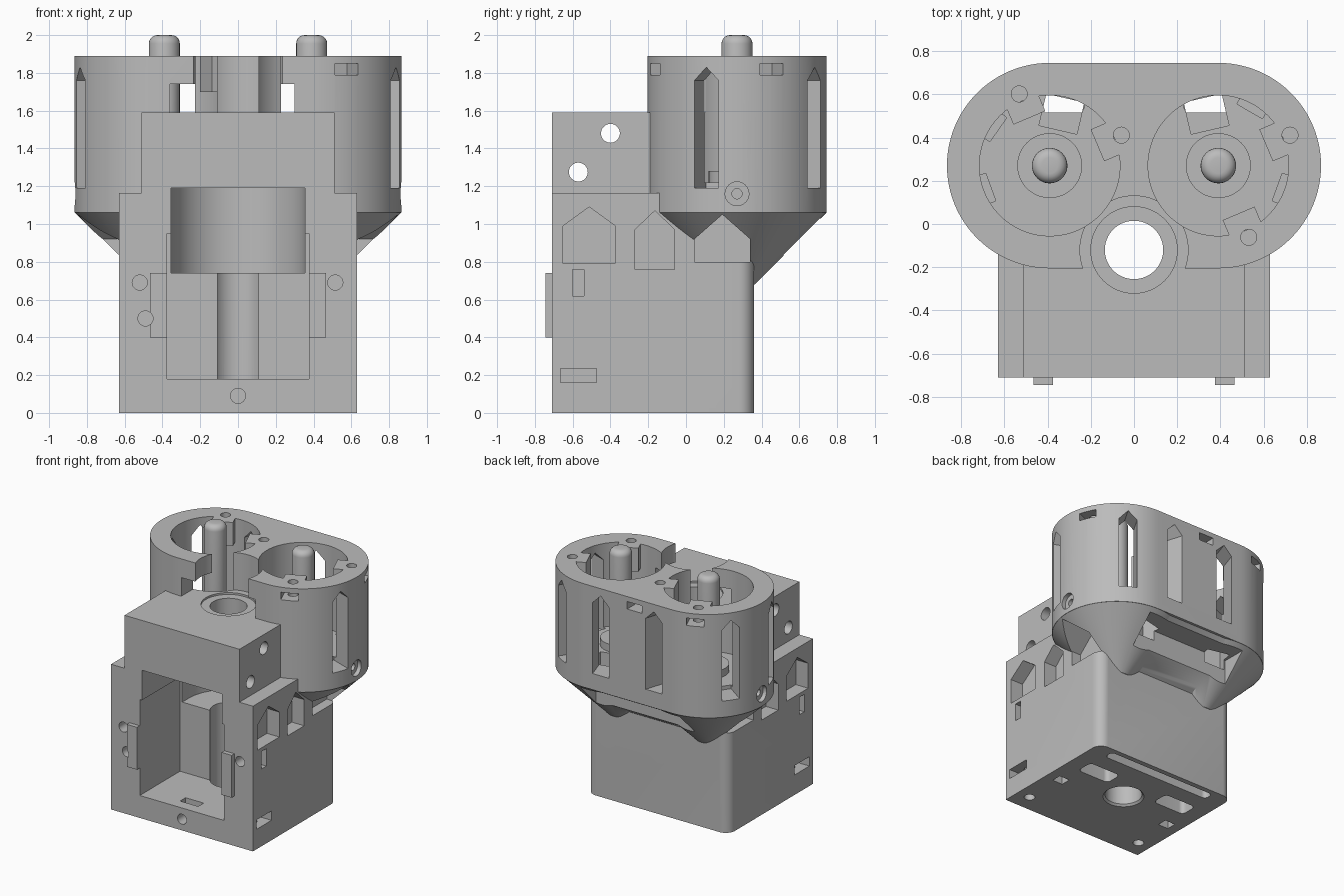
import bpy, bmesh
from math import sin, cos, pi, radians
from mathutils import Matrix

if "Cube" in bpy.data.objects:
    bpy.data.objects.remove(bpy.data.objects["Cube"])

grey = bpy.data.materials.new("plain_grey")
grey.use_nodes = True
grey.diffuse_color = (0.5, 0.5, 0.5, 1)
grey.node_tree.nodes["Principled BSDF"].inputs["Base Color"].default_value = (0.5, 0.5, 0.5, 1)

LOBE_X, LOBE_Y, LOBE_R, CUP_R = 0.39, 0.27, 0.475, 0.325
BORE_Y = -0.12


def finish(bm, name):
    bmesh.ops.recalc_face_normals(bm, faces=bm.faces)
    mesh = bpy.data.meshes.new(name)
    bm.to_mesh(mesh)
    bm.free()
    mesh.materials.append(grey)
    obj = bpy.data.objects.new(name, mesh)
    bpy.context.collection.objects.link(obj)
    return obj


def prism(outline, lo, hi, axis="Z", name="helper"):
    """Extrude a flat outline from lo to hi along an axis."""
    put = {"X": lambda a, b, t: (t, a, b),
           "Y": lambda a, b, t: (a, t, b),
           "Z": lambda a, b, t: (a, b, t)}[axis]
    bm = bmesh.new()
    low = [bm.verts.new(put(a, b, lo)) for a, b in outline]
    top = [bm.verts.new(put(a, b, hi)) for a, b in outline]
    bm.faces.new(low)
    bm.faces.new(top)
    for i in range(len(low)):
        j = (i + 1) % len(low)
        bm.faces.new((low[i], low[j], top[j], top[i]))
    return finish(bm, name)


def rect(a0, a1, b0, b1):
    return [(a0, b0), (a1, b0), (a1, b1), (a0, b1)]


def circle(a, b, r, n=32):
    return [(a + r * cos(2 * pi * i / n), b + r * sin(2 * pi * i / n)) for i in range(n)]


def rounded(a0, a1, b0, b1, r, corners=(1, 1, 1, 1)):
    pts = []
    for k, (a, b) in enumerate([(a1, b1), (a0, b1), (a0, b0), (a1, b0)]):
        if not corners[k]:
            pts.append((a, b))
            continue
        ca, cb = min(max(a, a0 + r), a1 - r), min(max(b, b0 + r), b1 - r)
        for i in range(9):
            t = pi / 2 * (k + i / 8)
            pts.append((ca + r * cos(t), cb + r * sin(t)))
    return pts


def house(a0, a1, b0, b1, peak):
    return [(a0, b0), (a1, b0), (a1, b1), ((a0 + a1) / 2, peak), (a0, b1)]


def box(x0, x1, y0, y1, z0, z1):
    return prism(rect(x0, x1, y0, y1), z0, z1)


def at_lobe(obj, side, angle):
    """Turn a part that points along +x and move it to a lobe centre."""
    obj.data.transform(Matrix.Translation((side * LOBE_X, LOBE_Y, 0))
                       @ Matrix.Rotation(radians(angle), 4, "Z"))
    return obj


def cone(x, y, z0, r0, z1, r1):
    bm = bmesh.new()
    bmesh.ops.create_cone(bm, cap_ends=True, segments=96, radius1=r0, radius2=r1, depth=z1 - z0)
    bmesh.ops.translate(bm, verts=bm.verts, vec=(x, y, (z0 + z1) / 2))
    return finish(bm, "helper")


# Main block with rounded back edges
housing = prism(rounded(-0.63, 0.63, -0.71, 0.36, 0.08, (1, 1, 0, 0)), 0, 1.165, name="housing")


def combine(tool, operation):
    mod = housing.modifiers.new("combine", "BOOLEAN")
    mod.operation, mod.object, mod.solver = operation, tool, "MANIFOLD"
    bpy.context.view_layer.objects.active = housing
    bpy.ops.object.modifier_apply(modifier=mod.name)
    bpy.data.objects.remove(tool)


def add(tool):
    combine(tool, "UNION")


def cut(tool):
    combine(tool, "DIFFERENCE")


# Upper step, twin-cup body and its tapered underside
add(box(-0.51, 0.51, -0.71, 0.1, 1.0, 1.59))
stadium = [(s * LOBE_X + LOBE_R * cos(t), LOBE_Y + LOBE_R * sin(t))
           for s, start in ((1, -pi / 2), (-1, pi / 2))
           for t in [start + pi * i / 48 for i in range(49)]]
add(prism(stadium, 1.06, 1.89))
for s in (1, -1):
    add(cone(s * LOBE_X, LOBE_Y, 0.68, 0.095, 1.062, LOBE_R))
add(prism([(0.2, 0.75), (0.36, 0.75), (0.515, 0.85), (0.73, 1.065), (0.2, 1.065)],
          -0.39, 0.39, "X"))
cut(box(-0.44, 0.44, 0.515, 0.9, 0.6, 1.03))

# Cups, floor openings, pin seats
for s in (1, -1):
    cut(prism(circle(s * LOBE_X, LOBE_Y, CUP_R, 96), 1.22, 2))
    cut(at_lobe(box(0.17, 0.32, -0.09, 0.09, 0.95, 1.3), s, 90 + s * 13))
    add(prism(circle(s * LOBE_X, LOBE_Y, 0.15, 48), 1.2, 1.28))

# Screw bosses inside the cup rims
screws = [(-1, 113), (-1, 23), (1, 23), (1, -67)]
for s, angle in screws:
    add(at_lobe(box(0.24, 0.35, -0.08, 0.08, 1.7, 1.89), s, angle))

# Round gap between the cups, side notches under the lip
cut(prism(circle(0, BORE_Y, 0.25, 64), 1.59, 2))
cut(box(-0.36, -0.2, -0.3, 0.05, 1.59, 1.74))
cut(box(0.2, 0.3, -0.3, 0.05, 1.59, 1.74))

# Peaked windows around the cups
for s, angles in ((1, (-20, 60, 108)), (-1, (200, 145, 72))):
    for angle in angles:
        cut(at_lobe(prism(house(-0.068, 0.068, 1.19, 1.76, 1.83), 0.29, 0.6, "X"), s, angle))

# Rim screw holes with nut slots
for s, angle in screws:
    cut(at_lobe(prism(circle(0.36, 0, 0.037), 1.6, 2), s, angle))
for s, angle in ((-1, 113), (1, 23), (1, -67)):
    cut(at_lobe(box(0.32, 0.6, -0.066, 0.066, 1.79, 1.85), s, angle))
cut(box(-0.13, 0.0, 0.36, 0.8, 1.79, 1.85))

# Front cavity, round motor pocket and long bore
cut(box(-0.375, 0.375, -0.8, -0.2, 0.18, 0.95))
cut(box(-0.355, 0.355, -0.8, BORE_Y, 0.74, 1.19))
cut(prism(circle(0, BORE_Y, 0.355, 96), 0.74, 1.19))
cut(prism(circle(0, BORE_Y, 0.135, 64), -0.1, 2))
cut(cone(0, BORE_Y, -0.01, 0.16, 0.02, 0.13))
cut(prism(circle(0, BORE_Y, 0.2, 64), 1.575, 1.7))

# Front clips and screw holes
for s in (1, -1):
    add(box(*sorted((s * 0.375, s * 0.465)), -0.745, -0.69, 0.4, 0.74))
for x, z in ((-0.52, 0.69), (-0.49, 0.5), (0.515, 0.69), (0, 0.09)):
    cut(prism(circle(x, z, 0.04), -0.8, -0.5, "Y"))
cut(box(-0.08, 0.08, -0.62, -0.55, 0.04, 0.25))

# Pockets, slots and cross holes on both sides
for s in (1, -1):
    def side(outline, depth):
        cut(prism(outline, *sorted((s * depth, s * 0.95)), axis="X"))
    side(house(-0.65, -0.375, 0.79, 0.99, 1.09), 0.52)
    side(house(-0.27, -0.06, 0.76, 0.97, 1.07), 0.52)
    side(house(0.045, 0.34, 0.8, 0.92, 1.05), 0.55)
    side(rect(-0.6, -0.54, 0.62, 0.76), 0.46)
    side(rect(-0.665, -0.475, 0.16, 0.235), 0.46)
    # Recessed screw low on each lobe
    side(circle(LOBE_Y, 1.16, 0.063), 0.83)
    side(circle(LOBE_Y, 1.16, 0.027), 0.74)
for y, z in ((-0.4, 1.48), (-0.57, 1.275)):
    cut(prism(circle(y, z, 0.05), -0.7, 0.7, "X"))

# Openings in the underside
cut(prism(rounded(-0.48, 0.48, 0.24, 0.32, 0.035), -0.1, 0.4))
for s in (1, -1):
    cut(prism(rounded(*sorted((s * 0.22, s * 0.5)), -0.04, 0.1, 0.035), -0.1, 0.4))
    cut(box(*sorted((s * 0.46, s * 0.55)), -0.27, -0.19, -0.1, 0.2))
    cut(prism(circle(s * 0.52, -0.57, 0.04), -0.1, 0.3))

# Round-topped pins
parts = [housing]
for s, name in ((1, "left_pin"), (-1, "right_pin")):
    pin = prism(circle(s * LOBE_X, LOBE_Y, 0.082, 48), 1.25, 2, name=name)
    bm = bmesh.new()
    bm.from_mesh(pin.data)
    rim = [e for e in bm.edges if all(v.co.z > 1.9 for v in e.verts)]
    bmesh.ops.bevel(bm, geom=rim, offset=0.045, segments=5, profile=0.5, affect="EDGES")
    bm.to_mesh(pin.data)
    bm.free()
    parts.append(pin)

for obj in bpy.context.selected_objects:
    obj.select_set(False)
for obj in parts:
    obj.select_set(True)
bpy.context.view_layer.objects.active = housing
bpy.ops.object.shade_smooth_by_angle(angle=radians(30))
